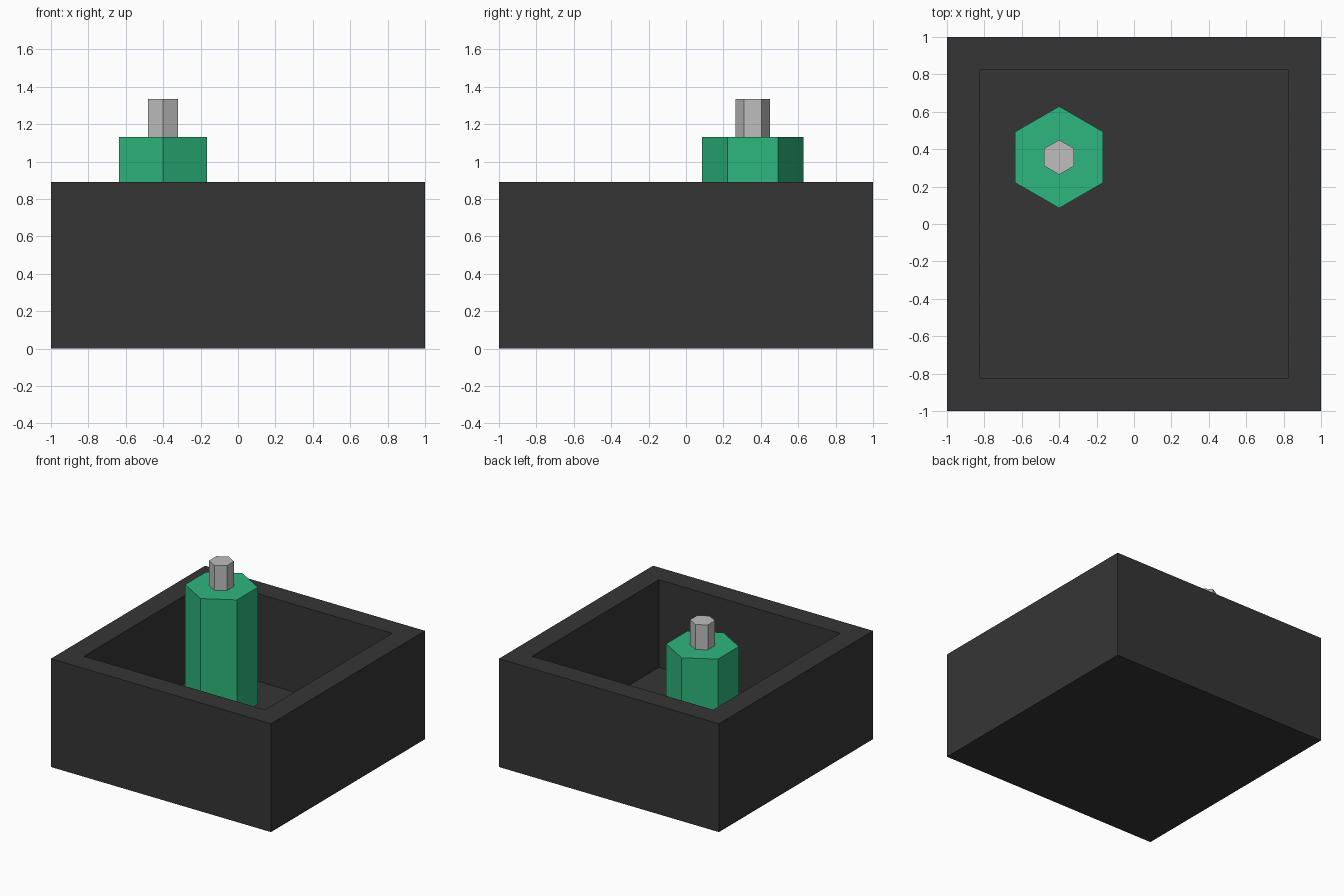
import bpy, bmesh, math
from mathutils import Matrix

if "Cube" in bpy.data.objects:
    bpy.data.objects.remove(bpy.data.objects["Cube"])


def material(name, rgb):
    m = bpy.data.materials.new(name)
    m.diffuse_color = (*rgb, 1)
    m.use_nodes = True
    m.node_tree.nodes["Principled BSDF"].inputs["Base Color"].default_value = m.diffuse_color
    return m


def make_object(name, bm, mat):
    bmesh.ops.recalc_face_normals(bm, faces=bm.faces[:])
    me = bpy.data.meshes.new(name)
    bm.to_mesh(me)
    bm.free()
    me.materials.append(mat)
    ob = bpy.data.objects.new(name, me)
    bpy.context.collection.objects.link(ob)
    return ob


def hex_prism(name, x, y, radius, z0, z1, mat):
    """Upright six-sided column with corners pointing along y."""
    bm = bmesh.new()
    bmesh.ops.create_cone(
        bm, cap_ends=True, segments=6, radius1=radius, radius2=radius, depth=z1 - z0,
        matrix=Matrix.Translation((x, y, (z0 + z1) / 2)) @ Matrix.Rotation(math.pi / 6, 4, 'Z'))
    # Make sure corners lie on the y axis
    if max(v.co.y for v in bm.verts) - y < radius * 0.95:
        bmesh.ops.rotate(bm, verts=bm.verts[:], cent=(x, y, 0),
                         matrix=Matrix.Rotation(math.pi / 6, 3, 'Z'))
    return make_object(name, bm, mat)


dark = material("charcoal", (0.036, 0.036, 0.036))
green = material("green", (0.027, 0.468, 0.205))
grey = material("light_grey", (0.515, 0.515, 0.515))

HEIGHT, FLOOR, WALL = 0.89, 0.17, 0.25

# Open box: top face inset by the wall thickness and pushed down to the floor
bm = bmesh.new()
bmesh.ops.create_cube(bm, size=1, matrix=Matrix.Translation((0, 0, HEIGHT / 2))
                      @ Matrix.Diagonal((2, 2, HEIGHT, 1)))
top = max(bm.faces, key=lambda f: f.calc_center_median().z)
bmesh.ops.inset_region(bm, faces=[top], thickness=WALL)
cavity = bmesh.ops.extrude_face_region(bm, geom=[top])
bmesh.ops.translate(bm, vec=(0, 0, FLOOR - HEIGHT),
                    verts=[g for g in cavity["geom"] if isinstance(g, bmesh.types.BMVert)])
if top.is_valid:
    bmesh.ops.delete(bm, geom=[top], context='FACES_ONLY')
make_object("open_box", bm, dark)

# Column standing on the box floor, with a small peg on top
hex_prism("column", -0.4, 0.357, 0.272, FLOOR, 1.13, green)
hex_prism("peg", -0.4, 0.357, 0.093, 1.13, 1.335, grey)
